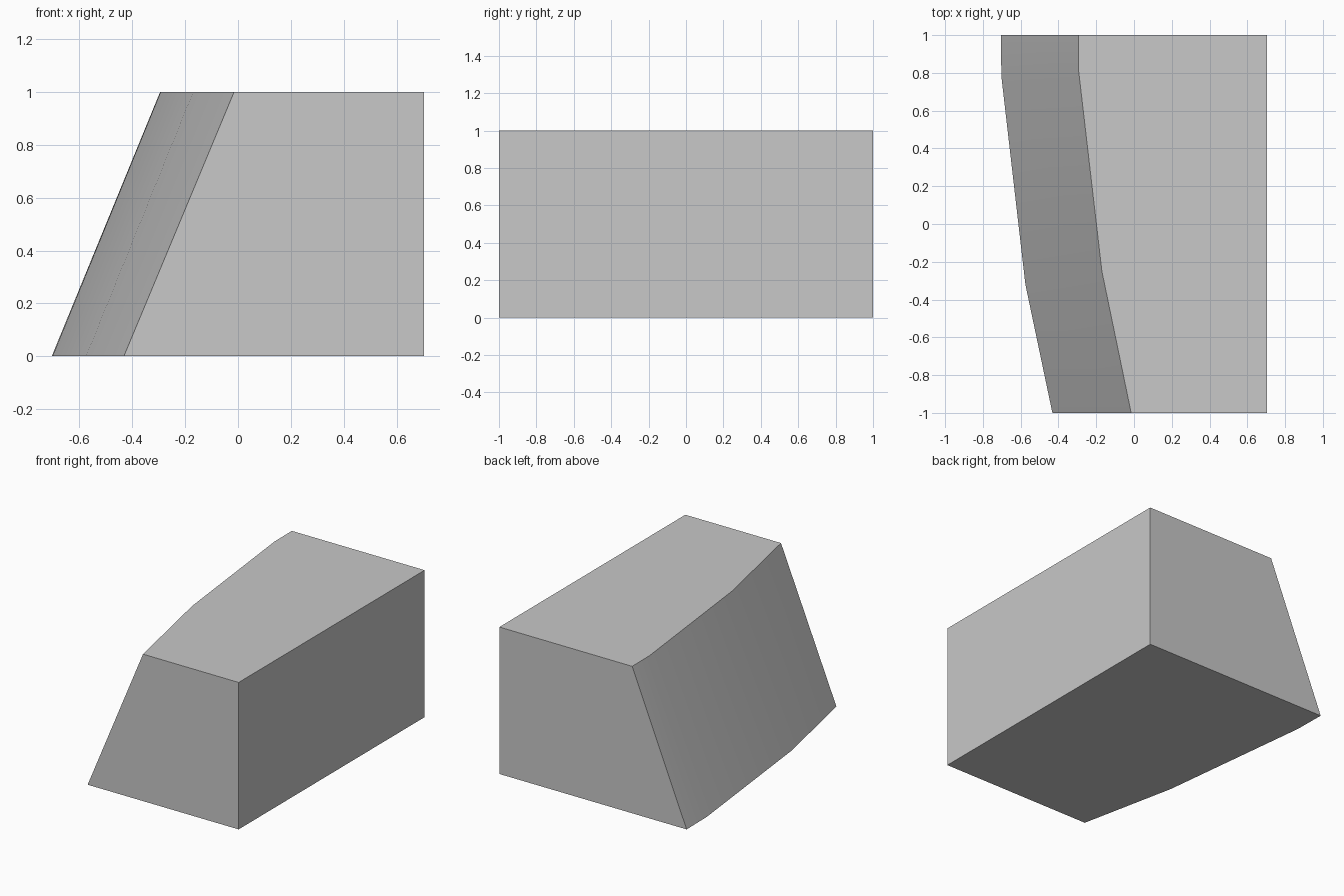
import bpy
import bmesh
import math

cube = bpy.data.objects.get("Cube")
if cube:
    bpy.data.objects.remove(cube, do_unlink=True)

# Plain grey surface
grey = bpy.data.materials.new("mid_grey")
grey.use_nodes = True
colour = (0.58, 0.58, 0.58, 1)
grey.diffuse_color = colour
grey.node_tree.nodes["Principled BSDF"].inputs["Base Color"].default_value = colour

# Plan outlines: straight long side, gently bowed sloping side
straight_side = [(0.705, -1), (0.705, 1)]
bowed_bottom = [(-0.705, 1), (-0.702, 0.78), (-0.575, -0.32), (-0.432, -1)]
bowed_top = [(-0.295, 1), (-0.293, 0.81), (-0.17, -0.25), (-0.015, -1)]

# Loft the bottom outline to the top outline
bm = bmesh.new()
bottom, top = [
    [bm.verts.new((x, y, z)) for x, y in straight_side + bow]
    for z, bow in ((0, bowed_bottom), (1, bowed_top))
]
bm.faces.new(bottom[::-1])
bm.faces.new(top)
count = len(bottom)
for i in range(count):
    j = (i + 1) % count
    bm.faces.new((bottom[i], bottom[j], top[j], top[i]))
bmesh.ops.recalc_face_normals(bm, faces=bm.faces)

mesh = bpy.data.meshes.new("sloped_block")
bm.to_mesh(mesh)
bm.free()
mesh.materials.append(grey)
block = bpy.data.objects.new("sloped_block", mesh)
bpy.context.collection.objects.link(block)

# Blend the bowed slope smoothly while keeping the block edges sharp
bpy.ops.object.select_all(action="DESELECT")
block.select_set(True)
bpy.context.view_layer.objects.active = block
bpy.ops.object.shade_smooth_by_angle(angle=math.radians(20))
